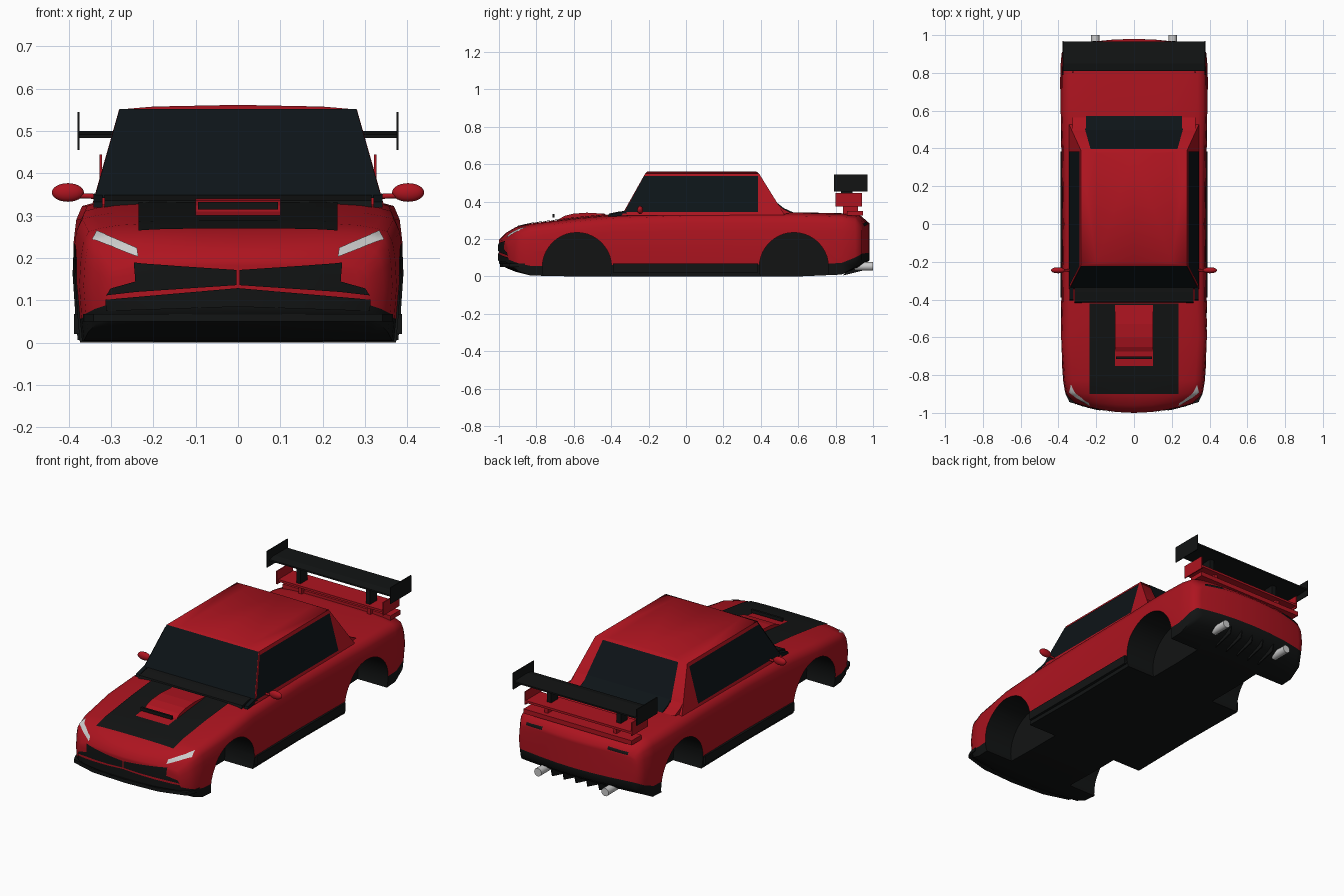
import bpy, bmesh, math
from mathutils import Vector, Matrix
from mathutils.bvhtree import BVHTree

cube = bpy.data.objects.get("Cube")
if cube:
    bpy.data.objects.remove(cube, do_unlink=True)


def material(name, color, rough=0.5):
    mat = bpy.data.materials.new(name)
    mat.use_nodes = True
    mat.diffuse_color = (*color, 1)
    shader = mat.node_tree.nodes["Principled BSDF"]
    shader.inputs["Base Color"].default_value = (*color, 1)
    shader.inputs["Roughness"].default_value = rough
    return mat


RED = material("red_paint", (0.42, 0.007, 0.014))
BLACK = material("black_trim", (0.006, 0.007, 0.007))
GLASS = material("dark_glass", (0.004, 0.007, 0.009))
SILVER = material("silver", (0.85, 0.85, 0.85))


def activate(obj):
    bpy.ops.object.select_all(action='DESELECT')
    obj.select_set(True)
    bpy.context.view_layer.objects.active = obj


def smooth_shade(obj, degrees):
    activate(obj)
    bpy.ops.object.shade_smooth_by_angle(angle=math.radians(degrees))


def finish(name, bm, *mats, smooth=False):
    mesh = bpy.data.meshes.new(name)
    bm.to_mesh(mesh)
    bm.free()
    obj = bpy.data.objects.new(name, mesh)
    bpy.context.collection.objects.link(obj)
    for mat in mats:
        mesh.materials.append(mat)
    if smooth:
        smooth_shade(obj, 35)
    return obj


def box(name, x, y, z, mat):
    """Box given by its (low, high) range on each axis."""
    bm = bmesh.new()
    bmesh.ops.create_cube(bm, size=1)
    for v in bm.verts:
        v.co = [lo + (c + 0.5) * (hi - lo) for c, (lo, hi) in zip(v.co, (x, y, z))]
    return finish(name, bm, mat)


def prism(name, points, offset, mat):
    """Closed outline of 3D points pushed along an offset."""
    bm = bmesh.new()
    face = bm.faces.new([bm.verts.new(p) for p in points])
    out = bmesh.ops.extrude_face_region(bm, geom=[face])
    bmesh.ops.translate(bm, vec=offset, verts=[g for g in out["geom"] if isinstance(g, bmesh.types.BMVert)])
    bmesh.ops.recalc_face_normals(bm, faces=bm.faces)
    return finish(name, bm, mat)


def side_prism(name, half, profile, mat):
    """Side (y, z) profile spanning the full width from -half to half."""
    return prism(name, [(-half, y, z) for y, z in profile], (2 * half, 0, 0), mat)


def rod(name, start, end, radius, mat):
    a, b = Vector(start), Vector(end)
    bm = bmesh.new()
    turn = (b - a).to_track_quat('Z', 'Y').to_matrix().to_4x4()
    bmesh.ops.create_cone(bm, cap_ends=True, segments=16, radius1=radius, radius2=radius,
                          depth=(b - a).length, matrix=Matrix.Translation((a + b) / 2) @ turn)
    return finish(name, bm, mat, smooth=True)


def surface(obj):
    bpy.context.view_layer.update()
    return BVHTree.FromObject(obj, bpy.context.evaluated_depsgraph_get())


def decal(name, tree, corners, axis, side, mat, n=12, m=5, lift=0.004):
    """Four-cornered panel projected on a surface along an axis, from the given side."""
    a, b, c, d = [Vector(p) for p in corners]
    ray = Vector((0, 0, 0))
    ray[axis] = -side
    bm = bmesh.new()
    rows = []
    for j in range(m + 1):
        row = []
        for i in range(n + 1):
            flat = list(a.lerp(b, i / n).lerp(d.lerp(c, i / n), j / m))
            flat.insert(axis, 2 * side)
            hit, normal = tree.ray_cast(Vector(flat), ray)[:2]
            if hit is None:
                flat[axis] = side
                hit, normal = tree.find_nearest(Vector(flat))[:2]
            row.append(bm.verts.new(hit + normal * lift))
        rows.append(row)
    for low, high in zip(rows, rows[1:]):
        for i in range(n):
            bm.faces.new((low[i], low[i + 1], high[i + 1], high[i]))
    bm.normal_update()
    if sum(f.normal.dot(ray) for f in bm.faces) > 0:
        bmesh.ops.reverse_faces(bm, faces=bm.faces)
    return finish(name, bm, mat, smooth=True)


def interp(table, t, col):
    for p, q in zip(table, table[1:]):
        if t <= q[0]:
            k = max(0, (t - p[0]) / (q[0] - p[0]))
            return p[col] + k * (q[col] - p[col])
    return table[-1][col]


# Body stations: y, half width, top z, bottom z, bow of the end
STATIONS = [(-1, .31, .195, .07, .05), (-.96, .345, .235, .045, .04), (-.91, .365, .264, .025, .02),
            (-.83, .375, .283, .005, 0), (-.6, .392, .312, 0, 0), (-.4, .385, .331, 0, 0),
            (0, .38, .343, 0, 0), (.4, .385, .343, 0, 0), (.6, .392, .343, 0, 0),
            (.83, .39, .338, .01, 0), (.93, .383, .328, .05, -.025), (.98, .362, .285, .085, -.04)]
FLANK = [(0, .97), (.2, .985), (.5, 1), (.75, .99), (.9, .975), (1, .94)]

# Body shell: a gridded block shaped by the stations
bm = bmesh.new()
bmesh.ops.create_cube(bm, size=2)
for v in bm.verts:
    v.co.y = STATIONS[0][0] if v.co.y < 0 else STATIONS[-1][0]
    v.co.z = max(v.co.z, 0)
cuts = [((0, s[0], 0), (0, 1, 0)) for s in STATIONS[1:-1]]
cuts += [((0, 0, f[0]), (0, 0, 1)) for f in FLANK[1:-1]]
cuts += [((s * u, 0, 0), (1, 0, 0)) for u in (.3, .6, .8, .92) for s in (-1, 1)]
for co, no in cuts + [((0, 0, 0), (1, 0, 0))]:
    bmesh.ops.bisect_plane(bm, geom=bm.verts[:] + bm.edges[:] + bm.faces[:], plane_co=co, plane_no=no)
for f in bm.faces:
    f.material_index = int(f.calc_center_median().z < FLANK[1][0])
for v in bm.verts:
    u, y, h = v.co
    width, top, bottom, bow = [interp(STATIONS, y, c) for c in range(1, 5)]
    v.co = (u * width * interp(FLANK, h, 1), y + bow * u * u,
            bottom + (top - bottom) * h - .02 * h * abs(u) ** 6)
bmesh.ops.recalc_face_normals(bm, faces=bm.faces)
body = finish("body_shell", bm, RED, BLACK)

# Wheel wells
for s in (-1, 1):
    for y in (-.583, .577):
        bm = bmesh.new()
        bmesh.ops.create_cone(bm, cap_ends=True, segments=40, radius1=.185, radius2=.185, depth=.3,
                              matrix=Matrix.Translation((s * .35, y, .05)) @ Matrix.Rotation(math.pi / 2, 4, 'Y'))
        for f in bm.faces:
            f.material_index = 1
        cutter = finish("well_cutter", bm, RED, BLACK)
        cutter.hide_render = True
        mod = body.modifiers.new("well", 'BOOLEAN')
        mod.operation, mod.solver, mod.object = 'DIFFERENCE', 'EXACT', cutter
        activate(body)
        bpy.ops.object.modifier_apply(modifier=mod.name)
        bpy.data.objects.remove(cutter, do_unlink=True)
smooth_shade(body, 60)
skin = surface(body)

# Cabin
bm = bmesh.new()
for x, front, rear, z in [(.345, -.345, .53, .325), (.281, -.218, .39, .551), (.2, -.208, .378, .558), (0, -.205, .375, .562)]:
    for s in (-1, 1):
        for y in (front, rear):
            bm.verts.new((s * x, y, z))
bmesh.ops.remove_doubles(bm, verts=bm.verts, dist=.0001)
bmesh.ops.convex_hull(bm, input=bm.verts)
cabin = finish("cabin", bm, RED, smooth=True)
shell = surface(cabin)

# Windows
decal("windshield", shell, [(-.339, .34), (.339, .34), (.28, .55), (-.28, .55)], 1, -1, GLASS)
decal("rear_window", shell, [(-.262, .36), (.262, .36), (.23, .546), (-.23, .546)], 1, 1, GLASS)
side_prism("rear_flare", .326, ((.485, .39), (.52, .361), (.565, .34), (.5, .33)), RED)
side_prism("rear_window_foot", .255, ((.487, .394), (.522, .366), (.572, .343), (.5, .335)), GLASS)
for s, side in ((1, "left"), (-1, "right")):
    decal(side + "_window", shell, [(-.33, .343), (.385, .343), (.385, .535), (-.224, .535)], 0, s, GLASS)
    prism(side + "_quarter_trim", [(s * .32, -.405, .32), (s * .32, -.4, .333), (s * .32, -.322, .352), (s * .32, -.31, .325)],
          (s * .022, 0, 0), GLASS)

# Cowl below the windshield
side_prism("cowl", .315, ((-.42, .318), (-.412, .336), (-.36, .347), (-.31, .352), (-.31, .32)), BLACK)

# Hood stripe and scoop
decal("hood_stripe", skin, [(-.235, -.9), (.235, -.9), (.235, -.42), (-.235, -.42)], 2, 1, BLACK, m=12)
decal("hood_center", skin, [(-.1, -.75), (.1, -.75), (.1, -.43), (-.1, -.43)], 2, 1, RED, lift=.007)
side_prism("hood_scoop", .1, ((-.69, .3), (-.65, .324), (-.6, .336), (-.53, .341), (-.43, .335), (-.43, .32)), RED)
box("scoop_slot", (-.095, .095), (-.714, -.702), (.315, .333), BLACK)

# Black lower front
for s, side in ((1, "left"), (-1, "right")):
    decal(side + "_lower_intake", skin, [(0, .085), (s * .31, .075), (s * .31, .102), (0, .129)], 1, -1, BLACK)
    decal(side + "_grille", skin, [(s * .003, .136), (s * .24, .12), (s * .245, .188), (s * .003, .172)], 1, -1, BLACK)
    decal(side + "_corner_vent", skin, [(s * .24, .12), (s * .31, .112), (s * .3, .128), (s * .24, .145)], 1, -1, BLACK)

# Parts found on both sides
for s, side in ((1, "left"), (-1, "right")):
    decal(side + "_headlight", skin, [(s * .235, .201), (s * .343, .243), (s * .333, .262), (s * .238, .222)], 1, -1, SILVER)
    decal(side + "_taillight", skin, [(s * .2, .277), (s * .31, .267), (s * .31, .28), (s * .2, .29)], 1, 1, BLACK)
    box(side + "_skirt", sorted((s * .36, s * .388)), (-.39, .385), (.02, .068), BLACK)
    rod(side + "_mirror_arm", (s * .32, -.245, .345), (s * .39, -.245, .348), .006, RED)
    bm = bmesh.new()
    bmesh.ops.create_uvsphere(bm, u_segments=20, v_segments=12, radius=1,
                              matrix=Matrix.Translation((s * .402, -.245, .355)) @ Matrix.Diagonal((.038, .016, .022, 1)))
    finish(side + "_mirror", bm, RED, smooth=True)
    rod(side + "_exhaust", (s * .205, .9, .054), (s * .205, 1, .054), .022, SILVER)
    box(side + "_wing_plate", sorted((s * .374, s * .379)), (.79, .97), (.455, .545), BLACK)
    box(side + "_lower_plate", sorted((s * .321, s * .327)), (.8, .94), (.373, .445), RED)
    box(side + "_lower_foot", sorted((s * .2, s * .22)), (.84, .92), (.335, .395), RED)
    box(side + "_wing_post", sorted((s * .2, s * .225)), (.83, .89), (.39, .49), BLACK)

# Rear wing, lower blade and trunk lip
side_prism("wing_blade", .376, ((.81, .484), (.965, .49), (.965, .498), (.85, .5), (.81, .492)), BLACK)
box("lower_blade", (-.325, .325), (.81, .94), (.384, .396), RED)
box("trunk_lip", (-.33, .33), (.86, .945), (.325, .35), RED)

# Front splitter and rear diffuser
edge = [(0, -.995), (.2, -.984), (.342, -.943), (.362, -.9), (.366, -.86)]
outline = edge + [(-x, y) for x, y in edge[:0:-1]]
prism("splitter", [(x, y, .05) for x, y in outline], (0, 0, .018), BLACK)
for i in range(-2, 3):
    x = i * .072
    prism("diffuser_fin", [(x - .003, y, z) for y, z in ((.84, .005), (.96, .035), (.97, .075), (.86, .03))], (.006, 0, 0), BLACK)
